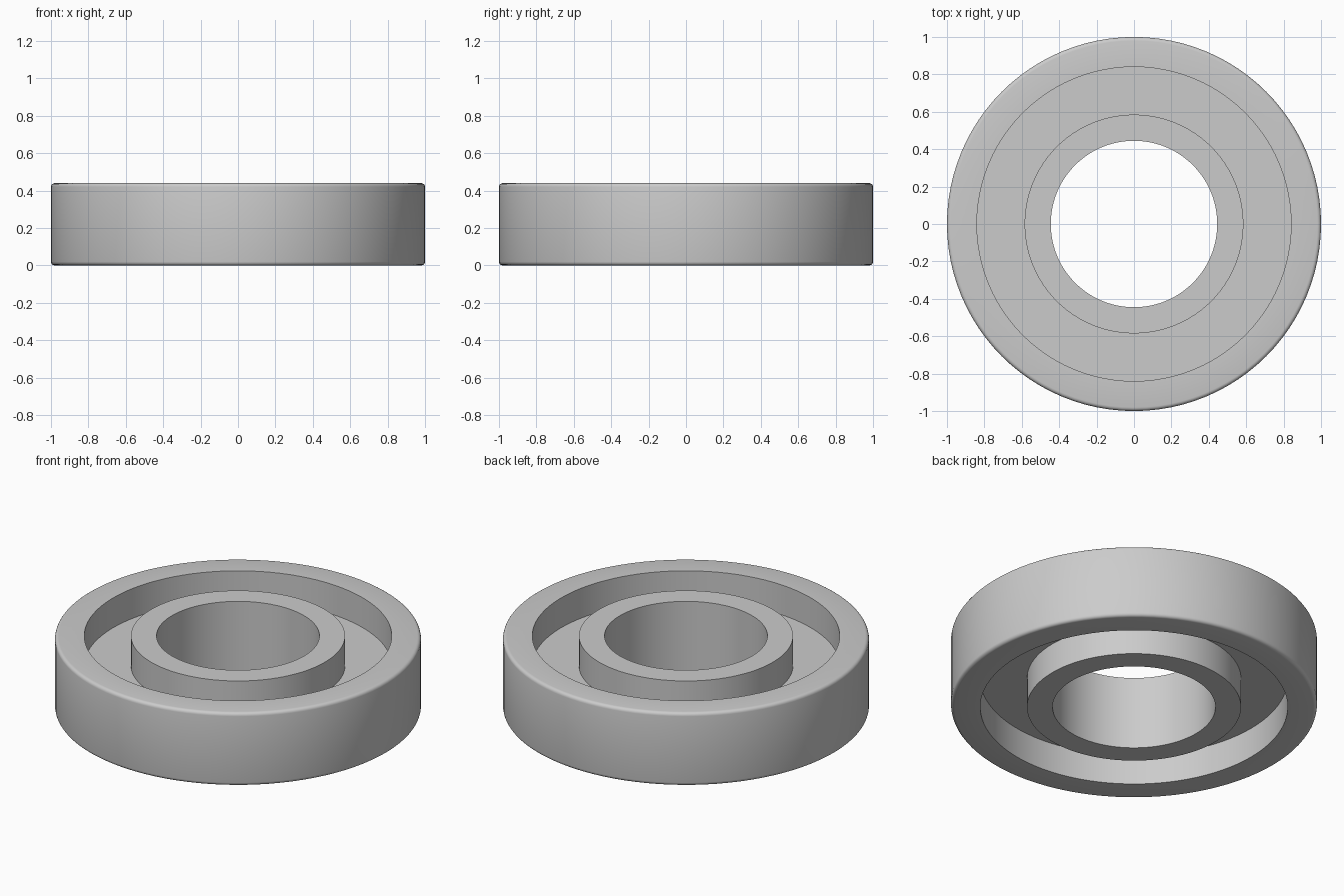
import bpy
import bmesh
import math

SEGMENTS = 96
HEIGHT = 0.44
RECESS = 0.18
FILLET = 0.02

cube = bpy.data.objects.get("Cube")
if cube:
    bpy.data.objects.remove(cube, do_unlink=True)

steel = bpy.data.materials.new("steel_grey")
steel.use_nodes = True
colour = (0.6, 0.6, 0.6, 1)
steel.diffuse_color = colour
steel.node_tree.nodes["Principled BSDF"].inputs["Base Color"].default_value = colour


def lathe(name, profile):
    """Spin a closed (radius, height) profile around the z axis."""
    bm = bmesh.new()
    verts = [bm.verts.new((r, 0, z)) for r, z in profile]
    edges = [bm.edges.new((v, verts[i - 1])) for i, v in enumerate(verts)]
    bmesh.ops.spin(bm, geom=verts + edges, cent=(0, 0, 0), axis=(0, 0, 1),
                   angle=math.tau, steps=SEGMENTS, use_merge=True)
    bmesh.ops.remove_doubles(bm, verts=bm.verts, dist=0.0001)
    bmesh.ops.recalc_face_normals(bm, faces=bm.faces)
    mesh = bpy.data.meshes.new(name)
    bm.to_mesh(mesh)
    bm.free()
    mesh.materials.append(steel)
    obj = bpy.data.objects.new(name, mesh)
    bpy.context.collection.objects.link(obj)
    bpy.ops.object.select_all(action="DESELECT")
    obj.select_set(True)
    bpy.context.view_layer.objects.active = obj
    bpy.ops.object.shade_smooth_by_angle(angle=math.radians(30))
    return obj


def rectangle(inner, outer, bottom, top):
    return [(inner, bottom), (outer, bottom), (outer, top), (inner, top)]


def fillet(z_centre, start):
    """Quarter-circle of points rounding an outer rim."""
    angles = [math.radians(start + 90 * i / 4) for i in range(5)]
    return [(1 - FILLET + FILLET * math.cos(a), z_centre + FILLET * math.sin(a))
            for a in angles]


# Outer ring with rounded outside rims
lathe("outer_ring", [(0.84, 0)] + fillet(FILLET, -90)
      + fillet(HEIGHT - FILLET, 0) + [(0.84, HEIGHT)])

# Inner ring around the bore
lathe("inner_ring", rectangle(0.445, 0.585, 0, HEIGHT))

# Recessed web joining the two rings
lathe("recessed_web", rectangle(0.585, 0.84, RECESS, HEIGHT - RECESS))
